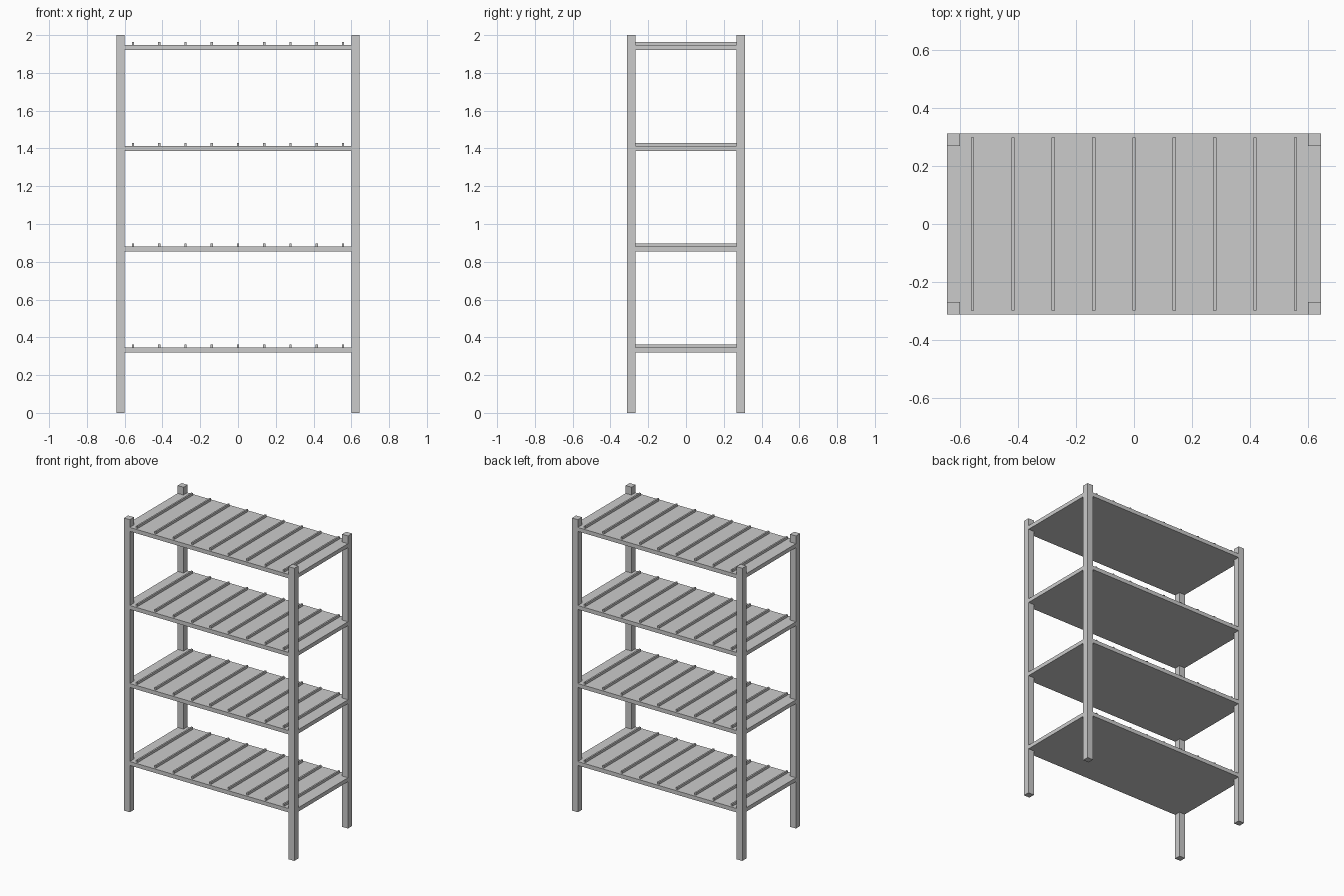
import bpy

if "Cube" in bpy.data.objects:
    bpy.data.objects.remove(bpy.data.objects["Cube"])

W, D, H = 1.288, 0.624, 2.0      # overall size
POST = 0.044                     # square post width
SHELF_T = 0.027                  # shelf thickness
SLAT_W, SLAT_H, SLAT_L = 0.011, 0.016, 0.596


def box(name, center, size):
    bpy.ops.mesh.primitive_cube_add(size=1, location=center)
    ob = bpy.context.object
    ob.name = name
    ob.scale = size
    bpy.ops.object.transform_apply(location=False, rotation=False, scale=True)
    return ob


# Four corner posts
for sx, side in ((-1, "left"), (1, "right")):
    for sy, end in ((-1, "front"), (1, "back")):
        box(f"post_{end}_{side}",
            (sx * (W - POST) / 2, sy * (D - POST) / 2, H / 2),
            (POST, POST, H))

# Four shelves, each with nine raised ribs across the deck
for level in range(4):
    base = 0.32 + level * 1.6 / 3
    top = base + SHELF_T
    box(f"shelf_{level + 1}", (0, 0, base + SHELF_T / 2), (W, D, SHELF_T))
    for i in range(-4, 5):
        box(f"shelf_{level + 1}_rib_{i + 5}",
            (i * 0.139, 0, top + SLAT_H / 2), (SLAT_W, SLAT_L, SLAT_H))
